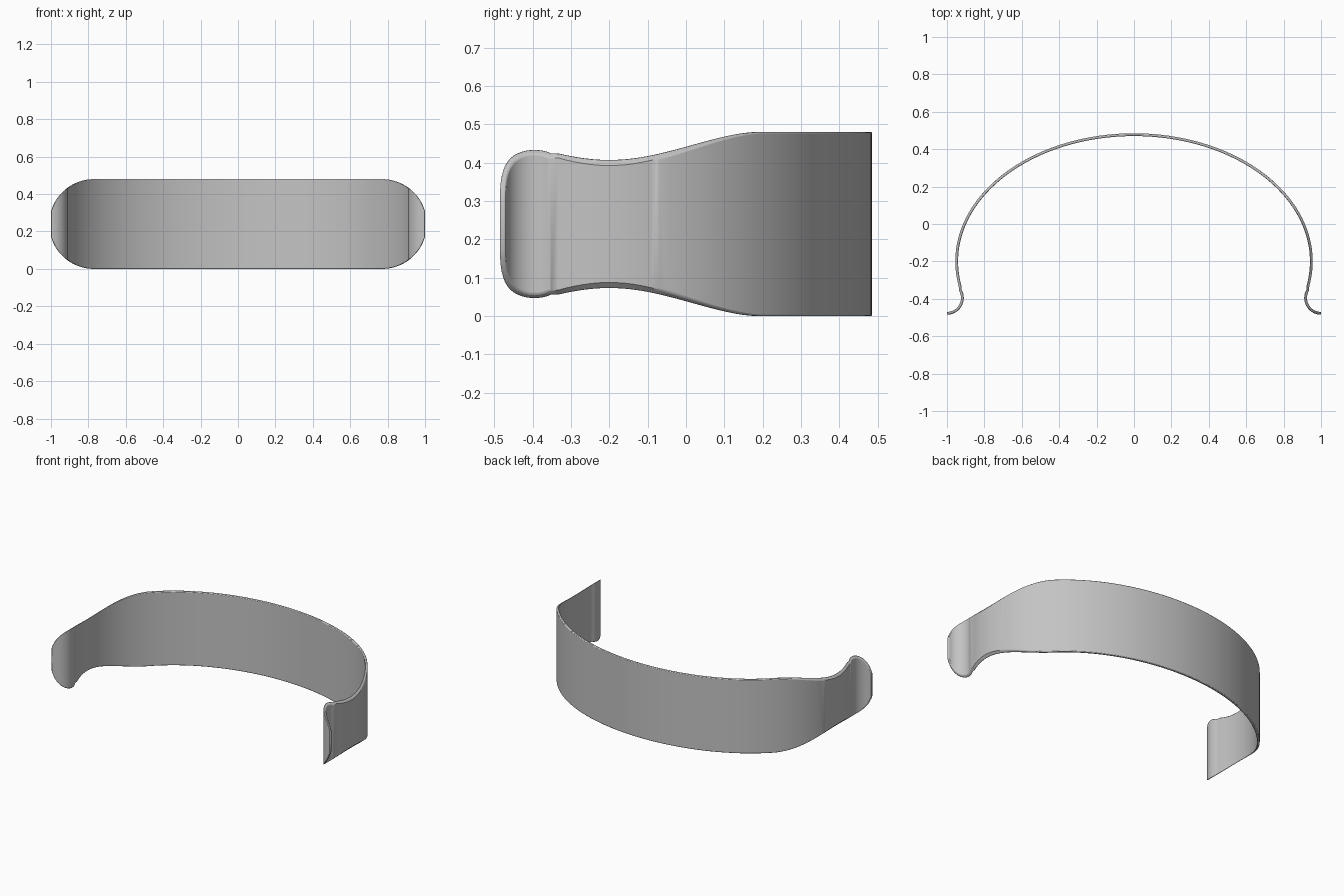
import bpy, bmesh, math
from mathutils import Vector

cube = bpy.data.objects.get("Cube")
if cube:
    bpy.data.objects.remove(cube)

HALF_THICK = 0.0075
HALF_HEIGHT = 0.24      # also the radius of the rounded band ends
STRAIGHT = 0.77         # |x| where the rounding begins
TIP = Vector((1.0, -0.395))   # centre of the hooked end
TIP_R = 0.0825


def half_path():
    """Centre line from the back middle to the hooked tip on +x."""
    cy, a, b = -0.2, 0.948, 0.6775
    end = math.pi / 2 + math.asin(0.1535 / b)
    n = 56
    pts = [Vector((a * math.sin(end * i / n), cy + b * math.cos(end * i / n)))
           for i in range(n)]
    for i in range(21):
        t = math.radians(150 + 120 * i / 20)
        pts.append(TIP + TIP_R * Vector((math.cos(t), math.sin(t))))
    return pts


def half_height(x):
    over = max(0.0, abs(x) - STRAIGHT)
    return math.sqrt(max(HALF_HEIGHT ** 2 - over ** 2, 0.0))


# Full centre line, mirrored across x
right = half_path()
path = [Vector((-p.x, p.y)) for p in reversed(right[1:])] + right

# Sweep a thin rectangular section along the line
bm = bmesh.new()
sections = []
for i, p in enumerate(path):
    d = (path[min(i + 1, len(path) - 1)] - path[max(i - 1, 0)]).normalized()
    if i in (0, len(path) - 1):
        d = Vector((1, 0))
    normal = Vector((-d.y, d.x))
    ring = []
    for side, up in ((1, -1), (1, 1), (-1, 1), (-1, -1)):
        q = p + normal * HALF_THICK * side
        ring.append(bm.verts.new((q.x, q.y, HALF_HEIGHT + up * half_height(q.x))))
    sections.append(ring)
for r, s in zip(sections, sections[1:]):
    for k in range(4):
        j = (k + 1) % 4
        bm.faces.new((r[k], r[j], s[j], s[k]))
bm.faces.new(sections[0])
bm.faces.new(sections[-1])
bmesh.ops.recalc_face_normals(bm, faces=bm.faces[:])

mesh = bpy.data.meshes.new("curved_band")
bm.to_mesh(mesh)
bm.free()
band = bpy.data.objects.new("curved_band", mesh)
bpy.context.collection.objects.link(band)

# Plain grey finish
grey = bpy.data.materials.new("grey")
grey.use_nodes = True
colour = (0.55, 0.55, 0.55, 1)
grey.diffuse_color = colour
grey.node_tree.nodes["Principled BSDF"].inputs["Base Color"].default_value = colour
mesh.materials.append(grey)

# Softened rim
bevel = band.modifiers.new("soft_rim", "BEVEL")
bevel.width = 0.004
bevel.segments = 2
bevel.limit_method = "ANGLE"
bevel.angle_limit = math.radians(50)

bpy.context.view_layer.objects.active = band
band.select_set(True)
bpy.ops.object.shade_smooth_by_angle(angle=math.radians(40))
